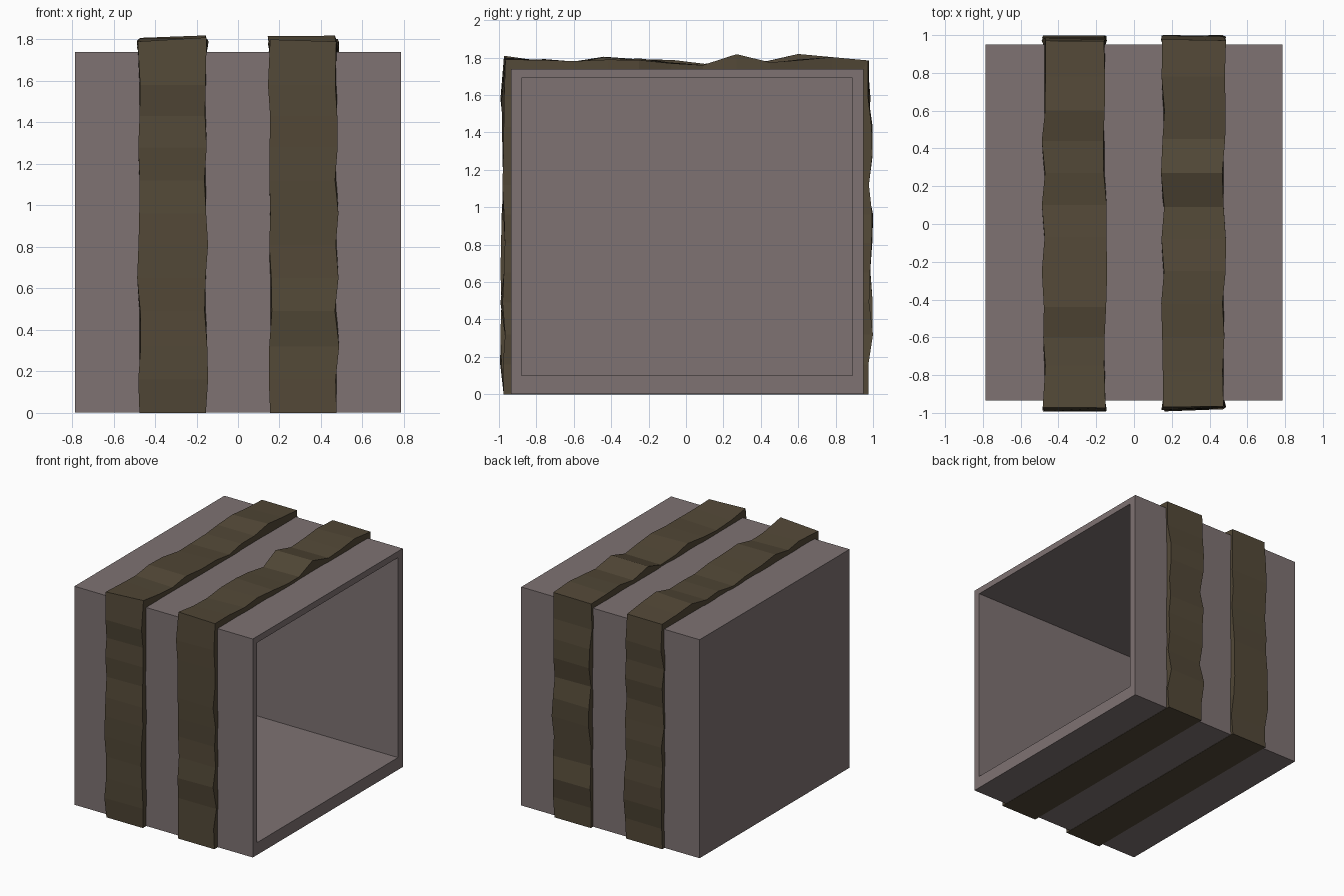
import bpy, bmesh, random

if "Cube" in bpy.data.objects:
    bpy.data.objects.remove(bpy.data.objects["Cube"])

random.seed(4)


def material(name, rgb):
    m = bpy.data.materials.new(name)
    m.diffuse_color = (*rgb, 1)
    m.use_nodes = True
    m.node_tree.nodes["Principled BSDF"].inputs["Base Color"].default_value = m.diffuse_color
    return m


def make_object(name, bm, mat):
    bmesh.ops.recalc_face_normals(bm, faces=bm.faces)
    me = bpy.data.meshes.new(name)
    bm.to_mesh(me)
    bm.free()
    me.materials.append(mat)
    ob = bpy.data.objects.new(name, me)
    bpy.context.collection.objects.link(ob)
    return ob


stone = material("grey_shell", (0.21, 0.17, 0.17))
wood = material("brown_strap", (0.085, 0.065, 0.038))

# Hollow shell: outer box, inner cavity, rim around the open +x side
X, Y0, Y1, Z1 = 0.785, -0.935, 0.95, 1.74


def ring(bm, x, y0, y1, z0, z1):
    return [bm.verts.new((x, y, z)) for y, z in
            ((y0, z0), (y1, z0), (y1, z1), (y0, z1))]


bm = bmesh.new()
rings = [ring(bm, -X, Y0, Y1, 0.002, Z1),
         ring(bm, X, Y0, Y1, 0.002, Z1),
         ring(bm, X, -0.88, 0.89, 0.10, 1.69),
         ring(bm, -X + 0.05, -0.88, 0.89, 0.10, 1.69)]
for a, b in zip(rings, rings[1:]):
    for i in range(4):
        j = (i + 1) % 4
        bm.faces.new((a[i], a[j], b[j], b[i]))
bm.faces.new(rings[0])
bm.faces.new(rings[-1])
make_object("open_box", bm, stone)

# Top height profiles (y, z) of the two rough straps
tops = {
    "left_strap": [(-0.75, 1.785), (-0.6, 1.775), (-0.44, 1.81), (-0.25, 1.785),
                   (-0.07, 1.78), (0.1, 1.765), (0.27, 1.785), (0.44, 1.785),
                   (0.6, 1.815), (0.78, 1.795)],
    "right_strap": [(-0.78, 1.78), (-0.6, 1.775), (-0.42, 1.785), (-0.25, 1.79),
                    (-0.08, 1.775), (0.09, 1.76), (0.27, 1.815), (0.45, 1.775),
                    (0.6, 1.79), (0.78, 1.795)],
}
side_z = [0.16, 0.32, 0.49, 0.65, 0.81, 0.96, 1.12, 1.28, 1.43, 1.58]


def strap(name, xc, top):
    """Closed band: front upright, top, back upright, flat underside."""
    jit = random.uniform
    path = [((-0.975, 0), (-0.92, 0.04), 0)]
    path += [((-0.983 + jit(-.014, .014), z), (-0.92, z), 1) for z in side_z]
    path += [((-0.97, 1.785), (-0.92, 1.72), 1)]
    path += [((y, z), (y, 1.72), 2) for y, z in top]
    path += [((0.975, 1.785), (0.935, 1.72), 1)]
    path += [((0.983 + jit(-.012, .012), z), (0.935, z), 1) for z in reversed(side_z)]
    path += [((0.975, 0), (0.935, 0.04), 0)]
    bm = bmesh.new()
    loops = []
    for (y, z), (yi, zi), kind in path:
        row = []
        for s in (-1, 1):
            x = xc + s * 0.16
            d = jit(-.008, .008) if kind else 0
            dy, dz = (d, 0) if kind == 1 else (0, d)
            dx = jit(-.008, .014) * s if kind else 0
            row += [bm.verts.new((x + dx, y + dy, z + dz)),
                    bm.verts.new((x, yi, zi))]
        loops.append([row[0], row[2], row[3], row[1]])
    for a, b in zip(loops, loops[1:] + loops[:1]):
        for i in range(4):
            j = (i + 1) % 4
            bm.faces.new((a[i], a[j], b[j], b[i]))
    # Tilted top corners at the front
    corner = loops[len(side_z) + 1]
    corner[0].co.z, corner[1].co.z = (1.79, 1.81) if xc < 0 else (1.80, 1.79)
    make_object(name, bm, wood)


strap("left_strap", -0.315, tops["left_strap"])
strap("right_strap", 0.315, tops["right_strap"])
